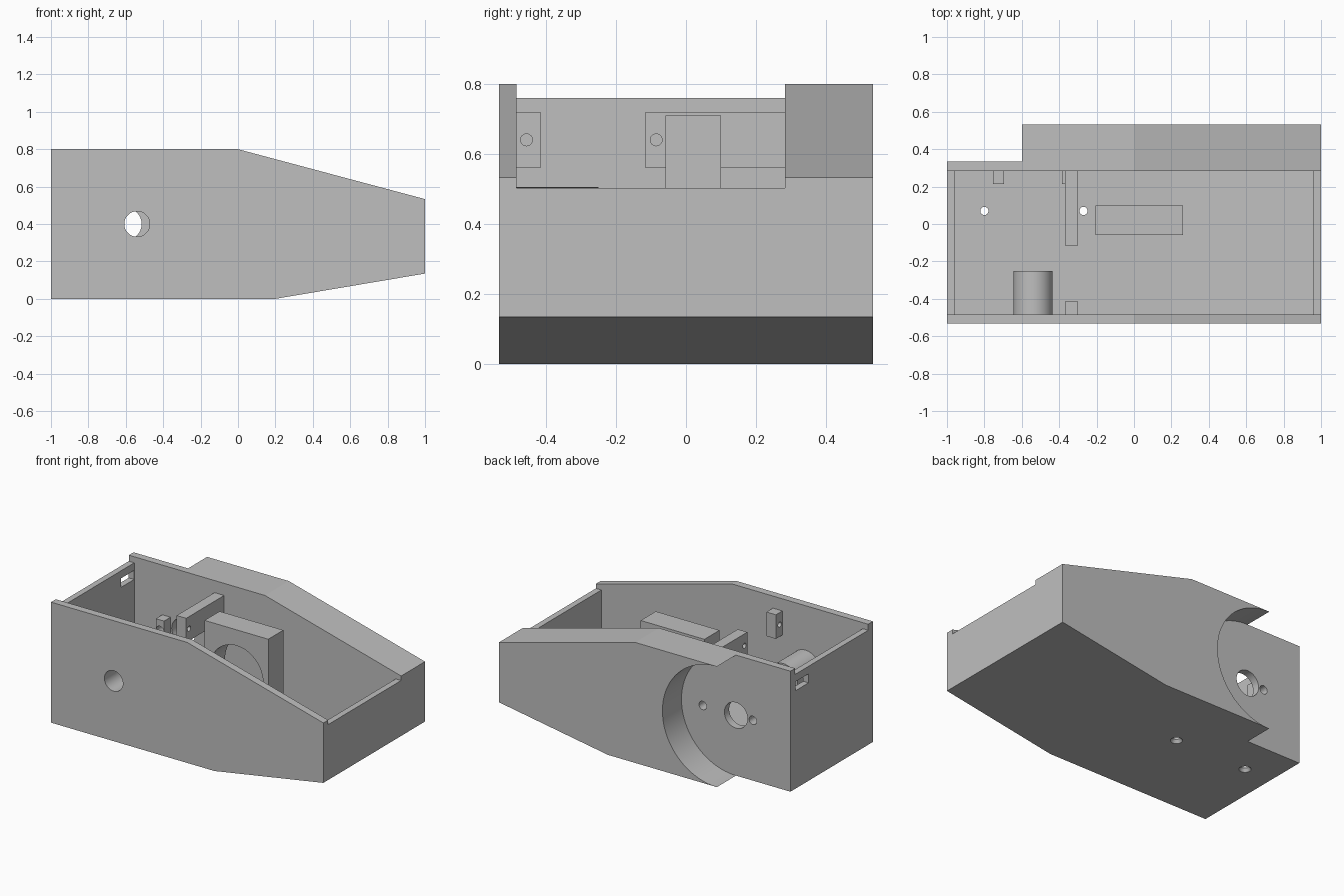
import bpy, bmesh, math
from mathutils import Matrix, Vector

cube = bpy.data.objects.get("Cube")
if cube:
    bpy.data.objects.remove(cube, do_unlink=True)

grey = bpy.data.materials.new("plain grey")
grey.use_nodes = True
COLOUR = (0.52, 0.52, 0.52, 1)
grey.diffuse_color = COLOUR
grey.node_tree.nodes["Principled BSDF"].inputs["Base Color"].default_value = COLOUR


def add(name, bm):
    bmesh.ops.recalc_face_normals(bm, faces=bm.faces)
    mesh = bpy.data.meshes.new(name)
    bm.to_mesh(mesh)
    bm.free()
    mesh.materials.append(grey)
    ob = bpy.data.objects.new(name, mesh)
    bpy.context.scene.collection.objects.link(ob)
    return ob


def prism(name, profile, y0, y1):
    """Extrude an (x, z) profile along y."""
    bm = bmesh.new()
    face = bm.faces.new([bm.verts.new((x, y0, z)) for x, z in profile])
    out = bmesh.ops.extrude_face_region(bm, geom=[face])
    verts = [g for g in out["geom"] if isinstance(g, bmesh.types.BMVert)]
    bmesh.ops.translate(bm, verts=verts, vec=(0, y1 - y0, 0))
    return add(name, bm)


def box(name, x, y, z):
    return prism(name, [(x[0], z[0]), (x[1], z[0]), (x[1], z[1]), (x[0], z[1])], *y)


def rod(name, centre, axis, r, length, r2=None, sides=48):
    bm = bmesh.new()
    turn = Vector(axis).to_track_quat('Z', 'Y').to_matrix().to_4x4()
    bmesh.ops.create_cone(bm, cap_ends=True, segments=sides, radius1=r,
                          radius2=r if r2 is None else r2, depth=length,
                          matrix=Matrix.Translation(centre) @ turn)
    return add(name, bm)


def cut(ob, cutters):
    """Subtract the cutters, bake the result and discard them."""
    for c in cutters:
        c.hide_render = True
        m = ob.modifiers.new("cut", 'BOOLEAN')
        m.operation, m.solver, m.object = 'DIFFERENCE', 'EXACT', c
    dg = bpy.context.evaluated_depsgraph_get()
    dg.update()
    mesh = bpy.data.meshes.new_from_object(ob.evaluated_get(dg))
    ob.modifiers.clear()
    ob.data = mesh
    for c in cutters:
        bpy.data.objects.remove(c, do_unlink=True)


X, Y, Z = (1, 0, 0), (0, 1, 0), (0, 0, 1)
INNER = (-0.483, 0.283)      # cavity range in y
AXLE_X, MOTOR_X, MID_Z = -0.6, -0.54, 0.4
BOSSES = [MOTOR_X - 0.184, MOTOR_X + 0.184]

# Main shell with tapered end
shell = prism("shell", [(-1, 0), (0.2, 0), (1, 0.135), (1, 0.533), (0, 0.8), (-1, 0.8)],
              -0.533, 0.533)

# Open cavity and lowered end walls
cutters = [
    prism("cavity", [(-0.96, 0.04), (0.2, 0.04), (0.96, 0.168), (0.96, 1), (-0.96, 1)], *INNER),
    box("low_end", (-1.1, -0.9), INNER, (0.76, 1.1)),
    box("sloped_end", (0.9, 1.1), INNER, (0.503, 1.1)),
    box("cable_slot", (-1.1, -0.9), (0.143, 0.282), (0.65, 0.71)),
]

# Round wheel recess in the thick back wall
steps = 48
arc = [(AXLE_X + 0.4 * math.cos(a), MID_Z + 0.4 * math.sin(a))
       for a in (math.pi * (i / steps - 0.5) for i in range(steps + 1))]
cutters.append(prism("wheel_recess", [(-1.2, -0.1), (AXLE_X, -0.1)] + arc
                     + [(AXLE_X, 0.9), (-1.2, 0.9)], 0.333, 0.7))

# Axle hole, motor hole and mounting screw holes
cutters.append(rod("axle_hole", (AXLE_X, 0.31, MID_Z), Y, 0.085, 0.2))
cutters.append(rod("motor_hole", (MOTOR_X, -0.5, MID_Z), Y, 0.068, 0.2))
for x in BOSSES:
    cutters.append(rod("mount_hole", (x, 0.31, MID_Z), Y, 0.028, 0.2, sides=24))

# Countersunk floor holes
for x in (-0.8, -0.27):
    cutters.append(rod("floor_hole", (x, 0.07, 0.02), Z, 0.022, 0.2, sides=24))
    cutters.append(rod("countersink", (x, 0.07, 0.005), Z, 0.044, 0.03, 0.022, sides=24))
cut(shell, cutters)

# Motor sleeve on the front wall
sleeve = rod("motor_sleeve", (MOTOR_X, -0.3665, MID_Z), Y, 0.105, 0.233)
cut(sleeve, [rod("bore", (MOTOR_X, -0.35, MID_Z), Y, 0.068, 0.5)])

# Square bosses behind the mounting holes
parts = [shell, sleeve]
for side, x in zip(("right", "left"), BOSSES):
    boss = box(side + "_boss", (x - 0.03, x + 0.03), (0.215, 0.283), (0.33, 0.47))
    cut(boss, [rod("bore", (x, 0.25, MID_Z), Y, 0.028, 0.3, sides=24)])
    parts.append(boss)

# Circuit board brackets with cross holes
for name, y, hole in (("long_bracket", (-0.115, 0.283), -0.085),
                      ("short_bracket", (-0.483, -0.415), -0.455)):
    bracket = box(name, (-0.37, -0.3), y, (0.56, 0.72))
    cut(bracket, [rod("bore", (-0.33, hole, 0.64), X, 0.017, 0.3, sides=24)])
    parts.append(bracket)

# Upright holder with a round opening
holder = box("round_holder", (-0.205, 0.263), (-0.058, 0.1), (0.03, 0.71))
cut(holder, [rod("opening", (0.03, 0, 0.41), Y, 0.195, 0.5, sides=64)])
parts.append(holder)

for ob in parts:
    ob.data.polygons.foreach_set("use_smooth", [True] * len(ob.data.polygons))
    ob.data.set_sharp_from_angle(angle=math.radians(9))
    ob.data.update()
